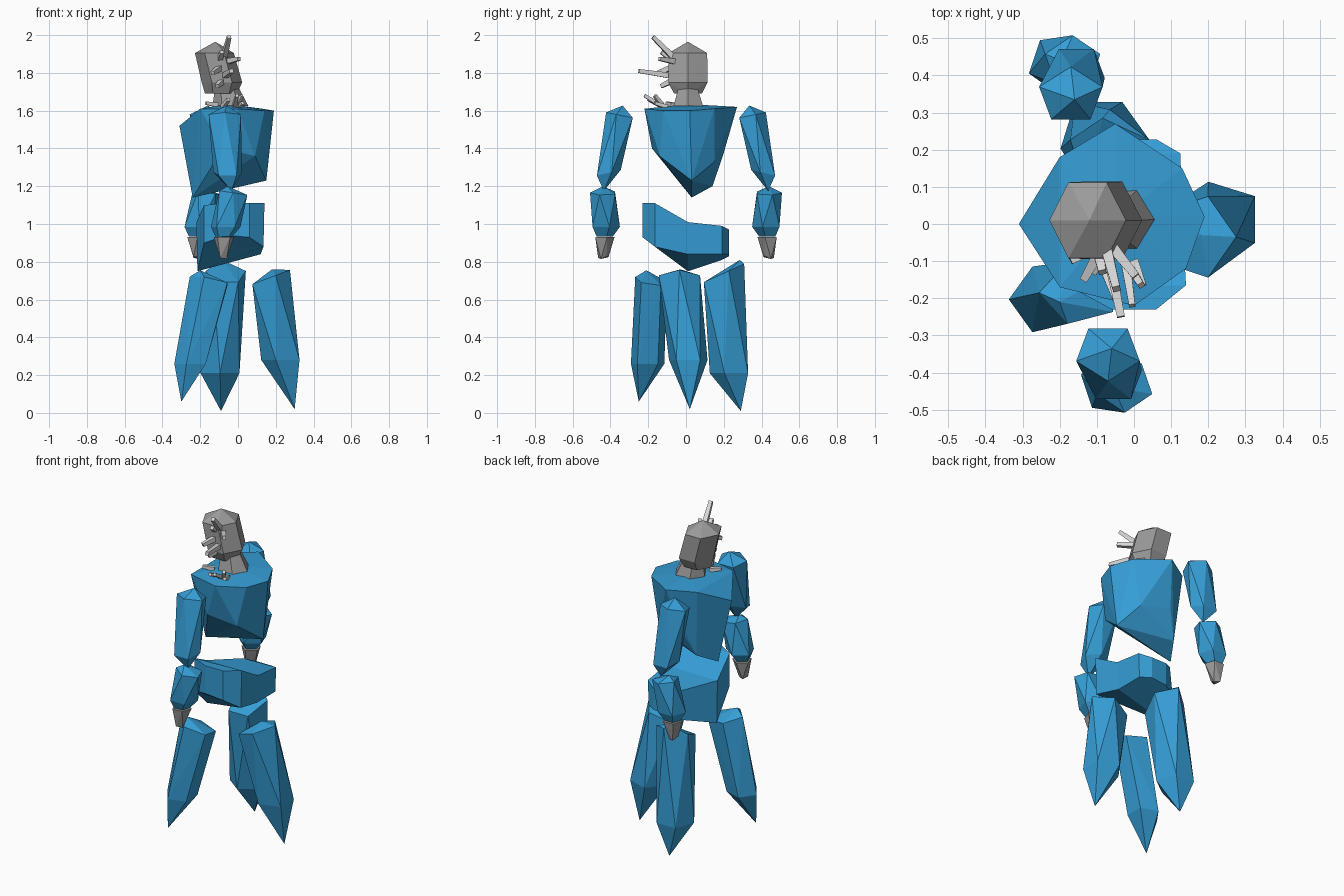
import bpy, bmesh, math
from mathutils import Vector


def material(name, rgb):
    m = bpy.data.materials.new(name)
    m.diffuse_color = (*rgb, 1)
    return m


BLUE = material("crystal blue", (0.036, 0.34, 0.67))
GREY = material("stone grey", (0.33, 0.33, 0.33))
PALE = material("pale grey", (0.68, 0.68, 0.68))


def finish(name, bm, mat):
    bmesh.ops.recalc_face_normals(bm, faces=bm.faces)
    me = bpy.data.meshes.new(name)
    bm.to_mesh(me)
    bm.free()
    me.materials.append(mat)
    ob = bpy.data.objects.new(name, me)
    bpy.context.collection.objects.link(ob)
    return ob


def hull(name, pts, mat):
    """Faceted stone: convex hull of a few points."""
    bm = bmesh.new()
    for p in pts:
        bm.verts.new(p)
    res = bmesh.ops.convex_hull(bm, input=bm.verts)
    junk = [g for g in res["geom_interior"] if isinstance(g, bmesh.types.BMVert)]
    bmesh.ops.delete(bm, geom=junk, context='VERTS')
    return finish(name, bm, mat)


def ring(x, y, z, rx, ry, n=5, turn=0.0, tilt=(0, 0)):
    """Points of a polygon; tilt is the z slope along x and y."""
    out = []
    for i in range(n):
        a = math.radians(turn) + math.tau * i / n
        dx, dy = rx * math.cos(a), ry * math.sin(a)
        out.append((x + dx, y + dy, z + dx * tilt[0] + dy * tilt[1]))
    return out


# Torso: wide top ring narrowing to a keel below
hull("torso", [
    (-0.31, 0, 1.52), (-0.20, 0.18, 1.61), (-0.05, 0.27, 1.62), (0.13, 0.15, 1.61),
    (0.19, 0.02, 1.60), (0.14, -0.12, 1.60), (0, -0.22, 1.61), (-0.20, -0.17, 1.61),
    (-0.05, 0.01, 1.635),
    (-0.24, 0.03, 1.14), (0.15, 0.03, 1.23), (0.08, 0.15, 1.33), (0.09, -0.14, 1.36),
    (-0.10, 0.195, 1.36), (-0.08, -0.18, 1.40), (-0.17, 0.14, 1.20)], BLUE)

# Pelvis: bent saddle lofted through sections along y (x, z corners)
sections = [
    (-0.23, [(-0.06, 1.11), (0.06, 1.11), (0.06, 0.93), (-0.06, 0.94)]),
    (-0.165, [(-0.18, 1.10), (0.14, 1.11), (0.135, 0.88), (-0.18, 0.90)]),
    (0.01, [(-0.22, 1.01), (0.13, 1.01), (0.12, 0.84), (-0.215, 0.75)]),
    (0.19, [(-0.10, 0.985), (0.125, 0.99), (0.12, 0.84), (-0.12, 0.81)]),
    (0.228, [(-0.04, 0.97), (0.06, 0.97), (0.06, 0.84), (-0.04, 0.83)])]
bm = bmesh.new()
loops = [[bm.verts.new((x, y, z)) for x, z in sec] for y, sec in sections]
for a, b in zip(loops, loops[1:]):
    for i in range(4):
        j = (i + 1) % 4
        bm.faces.new((a[i], a[j], b[j], b[i]))
bm.faces.new(loops[0])
bm.faces.new(loops[-1])
finish("pelvis", bm, BLUE)

# Legs: three long shards splayed around the pelvis
hull("front_leg",
     ring(-0.145, -0.185, 0.70, 0.11, 0.088, 5, 180, (-0.2, -0.15)) + [(-0.20, -0.21, 0.755)]
     + ring(-0.245, -0.203, 0.26, 0.092, 0.093, 5, 180) + [(-0.30, -0.25, 0.06)], BLUE)
hull("side_leg",
     ring(0.165, -0.035, 0.715, 0.11, 0.115, 5, 0, (0.38, 0)) + [(0.18, -0.03, 0.76)]
     + ring(0.235, 0.012, 0.28, 0.112, 0.107, 5, 36) + [(0.30, 0.02, 0.02)], BLUE)
hull("rear_leg",
     ring(-0.065, 0.19, 0.735, 0.112, 0.118, 5, 18, (0, 0.45)) + [(-0.085, 0.285, 0.81)]
     + ring(-0.095, 0.238, 0.21, 0.108, 0.112, 5, 54) + [(-0.09, 0.29, 0.01)], BLUE)

# Arms: upper arm, forearm and hand on each side
for side, s, ux, fx, gx in (("right", -1, -0.07, -0.025, -0.075),
                            ("left", 1, -0.17, -0.165, -0.215)):
    hull(side + "_upper_arm",
         ring(ux, s * 0.345, 1.575, 0.09, 0.078, 5, s * 90, (0, 0.2 * s))
         + [(ux + 0.01, s * 0.335, 1.627)]
         + ring(ux + 0.015, s * 0.415, 1.27, 0.08, 0.07, 5, -s * 90, (0, -0.25 * s))
         + [(ux + 0.035, s * 0.435, 1.175)], BLUE)
    hull(side + "_forearm",
         ring(fx, s * 0.435, 1.165, 0.078, 0.073, 5, s * 18, (-0.15, 0)) + [(fx - 0.03, s * 0.44, 1.20)]
         + ring(gx + 0.01, s * 0.43, 0.985, 0.082, 0.08, 5, s * 54)
         + ring(gx, s * 0.435, 0.935, 0.048, 0.048, 5, s * 54), BLUE)
    hull(side + "_hand",
         ring(gx, s * 0.435, 0.93, 0.056, 0.056, 5, s * 54)
         + [(gx - 0.02, s * 0.465, 0.82), (gx - 0.02, s * 0.41, 0.825),
            (gx + 0.015, s * 0.45, 0.815), (gx + 0.01, s * 0.42, 0.83)], GREY)

# Head and neck
hull("head",
     [(-0.12, 0.01, 1.965)] + ring(-0.125, 0.01, 1.905, 0.103, 0.118, 6, 0)
     + ring(-0.085, 0.01, 1.75, 0.107, 0.12, 6, 0)
     + ring(-0.09, 0.01, 1.69, 0.085, 0.085, 6, 0), GREY)
hull("neck", ring(-0.06, 0.01, 1.73, 0.06, 0.055, 6) + ring(-0.04, 0.012, 1.625, 0.095, 0.09, 6), GREY)


# Splinters on the face and chest: tapered square bars
def splinter(name, a, b, w=0.021):
    a, b = Vector(a), Vector(b)
    q = (b - a).to_track_quat('Z', 'Y')
    pts = []
    for p, r in ((a, w), (b, w * 0.7)):
        pts += [p + q @ Vector(c) for c in ring(0, 0, 0, r, r, 4, 45)]
    hull(name, pts, PALE)


FACE = [((-0.075, -0.065, 1.88), (-0.047, -0.175, 1.99)),
        ((-0.07, -0.08, 1.785), (-0.035, -0.25, 1.81)),
        ((-0.09, -0.07, 1.83), (-0.135, -0.15, 1.80)),
        ((-0.06, -0.06, 1.86), (0.005, -0.14, 1.875)),
        ((-0.10, -0.06, 1.86), (-0.085, -0.13, 1.91)),
        ((-0.08, -0.07, 1.76), (-0.11, -0.13, 1.73))]
CHEST = [((-0.02, -0.12, 1.62), (-0.005, -0.22, 1.68)),
         ((-0.01, -0.12, 1.62), (0.02, -0.165, 1.68)),
         ((-0.08, -0.12, 1.62), (-0.05, -0.20, 1.66)),
         ((-0.11, -0.07, 1.63), (-0.17, -0.10, 1.64)),
         ((0.0, -0.10, 1.62), (0.025, -0.165, 1.64))]
for i, (a, b) in enumerate(FACE):
    splinter(f"face_splinter_{i + 1}", a, b)
for i, (a, b) in enumerate(CHEST):
    splinter(f"chest_splinter_{i + 1}", a, b, 0.017)
